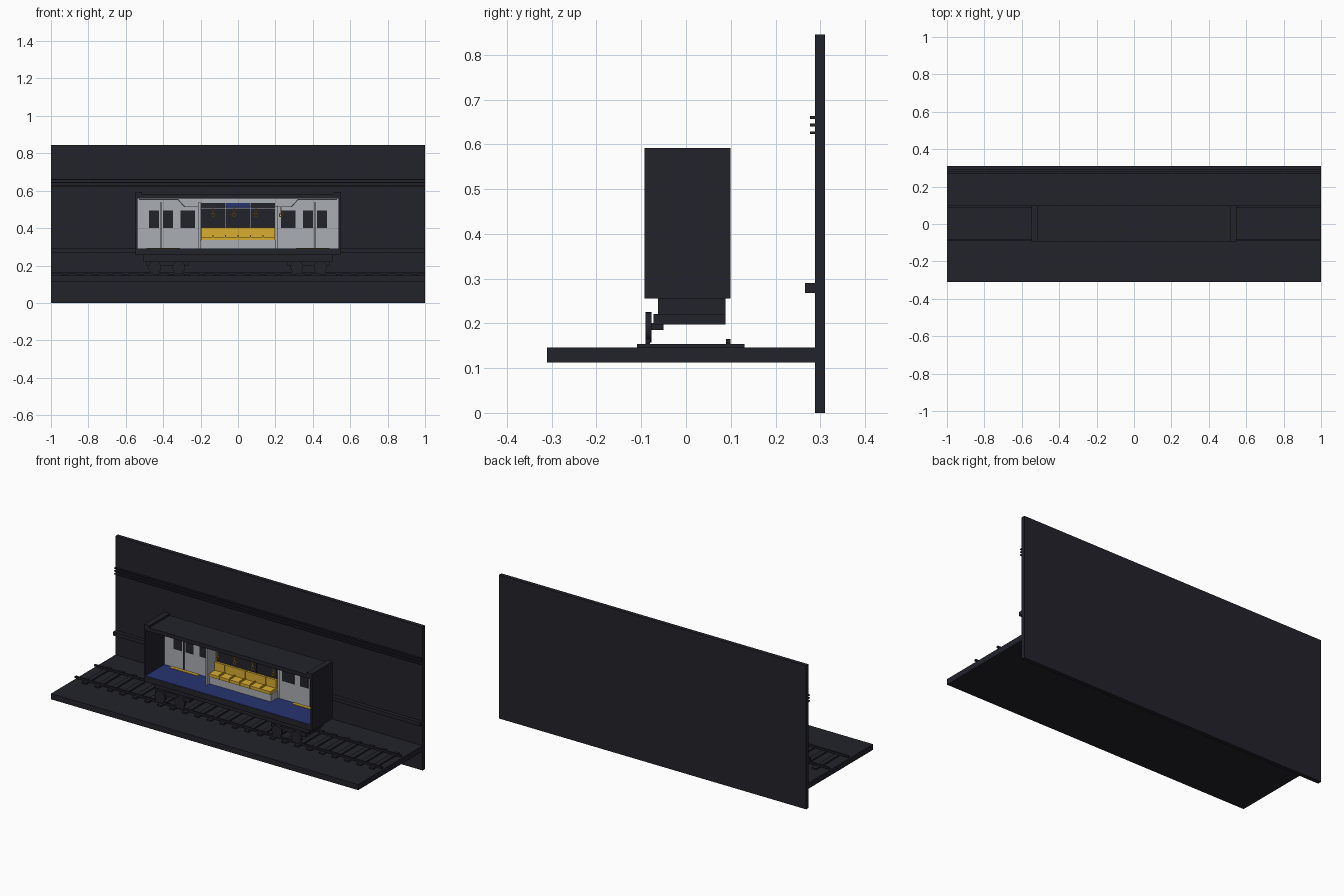
import bpy, math
from mathutils import Vector

if "Cube" in bpy.data.objects:
    bpy.data.objects.remove(bpy.data.objects["Cube"])


def material(name, rgb):
    m = bpy.data.materials.new(name)
    m.diffuse_color = (*rgb, 1)
    m.use_nodes = True
    m.node_tree.nodes["Principled BSDF"].inputs["Base Color"].default_value = m.diffuse_color
    return m


DARK = material("charcoal", (0.016, 0.016, 0.024))
GREY = material("light grey", (0.40, 0.42, 0.45))
YELLOW = material("yellow", (0.70, 0.42, 0.03))
BLUE = material("deep blue", (0.02, 0.034, 0.16))


def finish(name, mat):
    ob = bpy.context.object
    ob.name = name
    ob.data.materials.append(mat)
    return ob


def box(name, x, y, z, mat):
    """Box from (min, max) ranges."""
    lo, hi = Vector((x[0], y[0], z[0])), Vector((x[1], y[1], z[1]))
    bpy.ops.mesh.primitive_cube_add(size=1, location=(lo + hi) / 2)
    ob = bpy.context.object
    ob.scale = hi - lo
    bpy.ops.object.transform_apply(location=False, rotation=False, scale=True)
    return finish(name, mat)


def mirrored(name, x, y, z, mat):
    box(name + "_right", x, y, z, mat)
    box(name + "_left", (-x[1], -x[0]), y, z, mat)


def tube(name, points, radius, mat):
    cu = bpy.data.curves.new(name, 'CURVE')
    cu.dimensions = '3D'
    cu.bevel_depth = radius
    cu.bevel_resolution = 1
    cu.use_fill_caps = True
    sp = cu.splines.new('POLY')
    sp.points.add(len(points) - 1)
    for p, co in zip(sp.points, points):
        p.co = (*co, 1)
    cu.materials.append(mat)
    ob = bpy.data.objects.new(name, cu)
    bpy.context.collection.objects.link(ob)


# Tunnel
FULL = (-1, 1)
box("tunnel_wall", FULL, (0.288, 0.311), (0, 0.845), DARK)
box("track_bed", FULL, (-0.311, 0.288), (0.113, 0.146), DARK)
box("wall_ledge", FULL, (0.266, 0.288), (0.268, 0.29), DARK)
for i, z in enumerate((0.626, 0.643, 0.66)):
    box(f"wall_cable_{i}", FULL, (0.277, 0.288), (z - 0.003, z + 0.003), DARK)

# Track
for i in range(24):
    x = -0.925 + 0.0813 * i
    box(f"sleeper_{i}", (x - 0.014, x + 0.014), (-0.11, 0.131), (0.146, 0.154), DARK)
for n, y in (("front", -0.085), ("back", 0.094)):
    box(f"rail_{n}", FULL, (y - 0.005, y + 0.005), (0.154, 0.165), DARK)

# Running gear
box("underframe", (-0.505, 0.505), (-0.062, 0.088), (0.22, 0.256), DARK)
mirrored("bogie", (0.265, 0.49), (-0.073, 0.088), (0.197, 0.221), DARK)
for i, x in enumerate((-0.445, -0.317, 0.315, 0.44)):
    bpy.ops.mesh.primitive_cylinder_add(vertices=24, radius=0.034, depth=0.013,
                                        location=(x, -0.084, 0.191),
                                        rotation=(math.pi / 2, 0, 0))
    finish(f"wheel_{i}", DARK)
    bpy.ops.object.shade_smooth_by_angle()
    box(f"axle_{i}", (x - 0.008, x + 0.008), (-0.079, -0.05), (0.185, 0.201), DARK)

# Carriage shell, open at the front
DEPTH = (-0.093, 0.099)
box("carriage_floor", (-0.547, 0.547), DEPTH, (0.256, 0.288), DARK)
box("floor_covering", (-0.538, 0.538), (-0.092, 0.086), (0.288, 0.291), BLUE)
mirrored("end_wall", (0.538, 0.547), DEPTH, (0.288, 0.56), DARK)
box("back_wall", (-0.538, 0.538), (0.09, 0.099), (0.288, 0.56), DARK)
box("back_wall_lining", (-0.538, 0.538), (0.084, 0.09), (0.291, 0.56), GREY)
box("roof", (-0.513, 0.513), DEPTH, (0.558, 0.58), DARK)
mirrored("roof_end", (0.513, 0.547), DEPTH, (0.558, 0.592), DARK)

# Windows, door seams and door mats
for n, r in (("outer_door", (0.422, 0.476)), ("inner_door", (0.348, 0.4)),
             ("side", (0.23, 0.308))):
    mirrored(n + "_window", r, (0.081, 0.085), (0.4, 0.495), DARK)
mirrored("door_seam", (0.408, 0.414), (0.082, 0.085), (0.291, 0.54), DARK)
mirrored("door_edge", (0.208, 0.212), (0.082, 0.085), (0.291, 0.52), DARK)
mirrored("door_mat", (0.31, 0.49), (0.064, 0.082), (0.291, 0.294), YELLOW)
for i in range(3):
    x = -0.198 + 0.133 * i
    box(f"seat_window_{i}", (x, x + 0.13), (0.081, 0.085), (0.395, 0.505), DARK)
    box(f"notice_panel_{i}", (x, x + 0.13), (0.079, 0.085), (0.508, 0.534),
        BLUE if i == 1 else DARK)

# Bench of six seats with a partition at its left end
box("bench_base", (-0.2, 0.2), (0.022, 0.084), (0.291, 0.336), GREY)
for i in range(6):
    x = -0.2 + 0.4 / 6 * i
    r = (x + 0.001, x + 0.0657)
    box(f"seat_cushion_{i}", r, (0.015, 0.08), (0.336, 0.353), YELLOW)
    box(f"seat_back_{i}", r, (0.068, 0.082), (0.345, 0.402), YELLOW)
    if i:
        box(f"seat_divider_{i}", (x - 0.003, x + 0.003), (0.02, 0.078), (0.336, 0.362), YELLOW)
box("partition", (-0.212, -0.201), (0.0, 0.085), (0.291, 0.54), GREY)

# Handrail and hanging straps
tube("handrail", [(-0.53, 0, 0.552), (-0.32, 0, 0.552), (-0.285, 0, 0.514),
                  (0.285, 0, 0.514), (0.32, 0, 0.552), (0.53, 0, 0.552)], 0.003, GREY)
for i, x in enumerate((-0.134, -0.022, 0.096, 0.23)):
    box(f"strap_{i}", (x - 0.003, x + 0.003), (-0.003, 0.003), (0.478, 0.513), YELLOW)
    bpy.ops.mesh.primitive_torus_add(major_radius=0.009, minor_radius=0.003,
                                     major_segments=12, minor_segments=6,
                                     location=(x, 0, 0.47), rotation=(math.pi / 2, 0, 0))
    finish(f"strap_ring_{i}", YELLOW)
